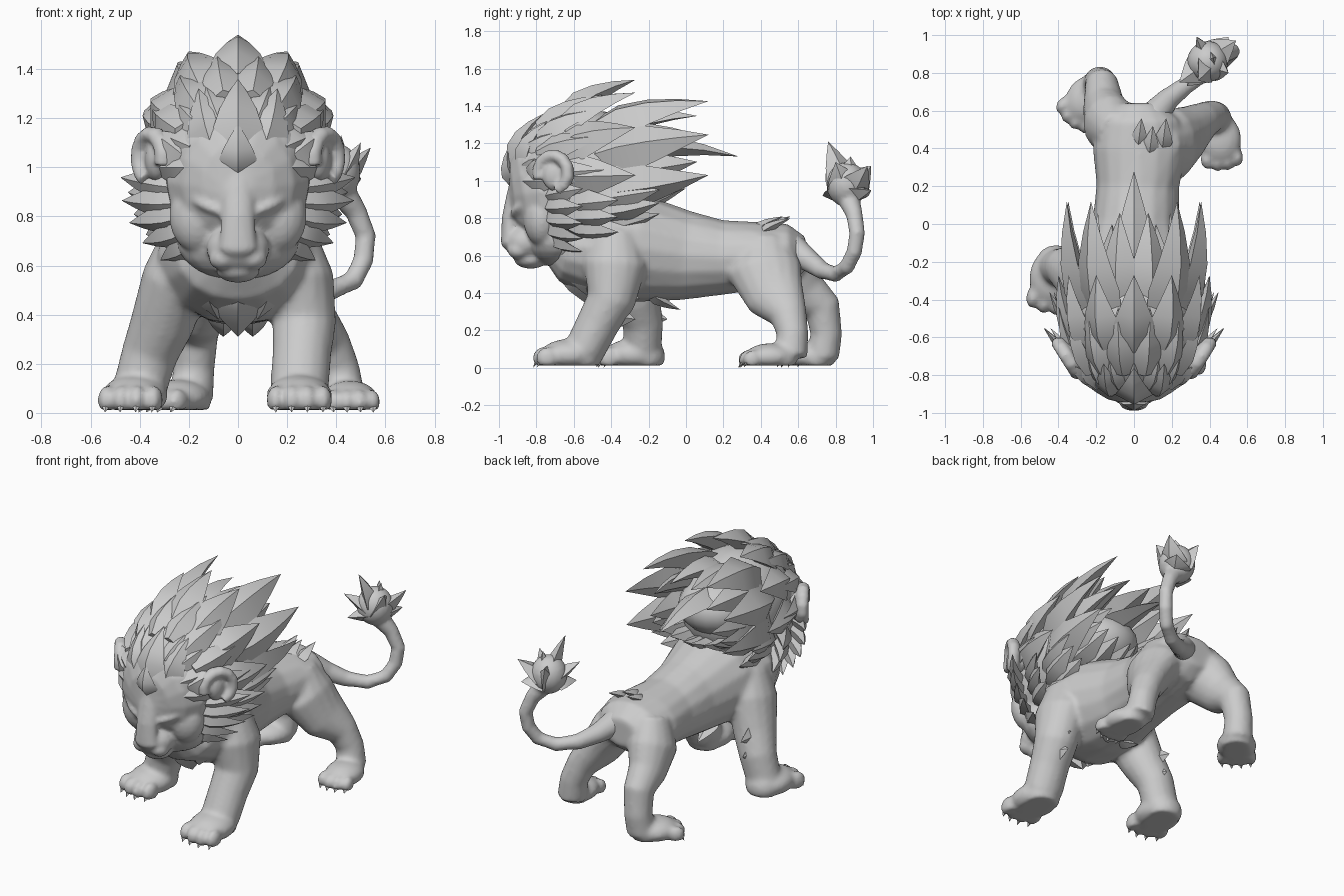
import bpy, bmesh
from math import sin, cos, pi, radians
from mathutils import Vector, Matrix, Euler

default_cube = bpy.data.objects.get("Cube")
if default_cube:
    bpy.data.objects.remove(default_cube)

grey = bpy.data.materials.new("stone_grey")
grey.use_nodes = True
grey.diffuse_color = (0.6, 0.6, 0.6, 1)
grey.node_tree.nodes["Principled BSDF"].inputs["Base Color"].default_value = (0.6, 0.6, 0.6, 1)


def finish(name, bm, voxel=None, smoothing=4):
    """Turn a bmesh into an object; a voxel size fuses its pieces into one skin."""
    bmesh.ops.recalc_face_normals(bm, faces=bm.faces)
    mesh = bpy.data.meshes.new(name)
    bm.to_mesh(mesh)
    bm.free()
    mesh.materials.append(grey)
    for poly in mesh.polygons:
        poly.use_smooth = True
    obj = bpy.data.objects.new(name, mesh)
    bpy.context.collection.objects.link(obj)
    if voxel:
        fuse = obj.modifiers.new("fuse", 'REMESH')
        fuse.mode = 'VOXEL'
        fuse.voxel_size = voxel
        fuse.use_smooth_shade = True
        soften = obj.modifiers.new("soften", 'SMOOTH')
        soften.factor = 0.5
        soften.iterations = smoothing
    else:
        mesh.set_sharp_from_angle(angle=radians(50))


def loft(bm, stations, sides=16):
    """Skin oval rings (x, y, z, half width, half height) along a path."""
    pts = [Vector(s[:3]) for s in stations]
    rings = []
    for i, s in enumerate(stations):
        along = (pts[min(i + 1, len(pts) - 1)] - pts[max(i - 1, 0)]).normalized()
        side = (Vector((1, 0, 0)) - along * along.x).normalized()
        up = along.cross(side)
        rings.append([bm.verts.new(pts[i] + side * s[3] * cos(a) + up * s[4] * sin(a))
                      for a in (2 * pi * k / sides for k in range(sides))])
    for r, q in zip(rings, rings[1:]):
        for k in range(sides):
            n = (k + 1) % sides
            bm.faces.new((r[k], r[n], q[n], q[k]))
    bm.faces.new(rings[0])
    bm.faces.new(rings[-1])


def ball(bm, centre, radii, turn=(0, 0, 0)):
    bmesh.ops.create_uvsphere(bm, u_segments=20, v_segments=12, radius=1,
                              matrix=Matrix.LocRotScale(Vector(centre), Euler(turn), Vector(radii)))


def lock(bm, base, tip, width, out, bow=0.06):
    """A keeled, pointed lock of fur that bows towards `out`."""
    base, tip, out = Vector(base), Vector(tip), Vector(out)
    along = tip - base
    length = along.length
    along.normalize()
    out = (out - along * out.dot(along)).normalized()
    side = along.cross(out)
    rings = []
    for t, w in ((0, 0.7), (0.25, 1), (0.5, 0.75), (0.75, 0.4)):
        mid = base.lerp(tip, t) + out * bow * length * sin(pi * t)
        rings.append([bm.verts.new(mid + d * w * width) for d in
                      (side, out * 0.6, -side, out * -0.5)])
    end = bm.verts.new(tip)
    bm.faces.new(rings[0])
    for k in range(4):
        n = (k + 1) % 4
        for r, q in zip(rings, rings[1:]):
            bm.faces.new((r[k], r[n], q[n], q[k]))
        bm.faces.new((rings[-1][k], rings[-1][n], end))


# Torso, legs and paws, fused into one skin
body = bmesh.new()
loft(body, [(0, -.72, .72, .1, .12), (0, -.62, .65, .25, .2), (0, -.45, .64, .33, .28),
            (0, -.25, .64, .3, .29), (.01, 0, .6, .23, .24), (.02, .2, .59, .22, .2),
            (.03, .4, .6, .25, .18), (.03, .55, .61, .22, .16), (.03, .64, .61, .11, .09)])
loft(body, [(.22, -.38, .72, .1, .12), (.25, -.38, .55, .14, .17), (.27, -.4, .36, .13, .13),
            (.26, -.47, .24, .12, .115), (.25, -.54, .1, .12, .11)])
loft(body, [(-.21, -.36, .72, .1, .12), (-.25, -.33, .55, .14, .17), (-.31, -.27, .36, .13, .13),
            (-.36, -.23, .24, .115, .11), (-.4, -.23, .1, .11, .1)])
loft(body, [(.14, .42, .68, .1, .12), (.2, .42, .52, .14, .2), (.29, .48, .38, .11, .16),
            (.37, .55, .28, .09, .1), (.41, .57, .18, .085, .085), (.43, .56, .06, .09, .09)])
loft(body, [(-.09, .47, .68, .1, .12), (-.13, .53, .52, .14, .17), (-.16, .63, .4, .11, .13),
            (-.17, .73, .32, .09, .1), (-.18, .75, .18, .085, .085), (-.19, .73, .06, .09, .09)])

# Paws: pad, heel, four toes and claws, each placed and turned
claws = bmesh.new()
for x, y, turn, size in ((.25, -.62, 0, 1), (-.42, -.28, -.15, 1), (.455, .45, .1, .85), (-.24, .66, -.7, .88)):
    place = Matrix.Translation((x, y, 0)) @ Matrix.Rotation(turn, 4, 'Z') @ Matrix.Scale(size, 4)
    ball(body, place @ Vector((0, 0, .07)), Vector((.135, .16, .085)) * size, (0, 0, turn))
    ball(body, place @ Vector((0, .07, .06)), Vector((.11, .1, .1)) * size, (0, 0, turn))
    for k in range(4):
        across = (k - 1.5) * .064
        reach = -.115 - .03 * cos(across * 14)
        ball(body, place @ Vector((across, reach, .052)), Vector((.038, .06, .06)) * size, (0, 0, turn))
        lock(claws, place @ Vector((across, reach - .02, .045)), place @ Vector((across, reach - .055, .002)),
             .02, (0, -1, .3))
for v in body.verts:
    v.co.z = max(v.co.z, .012)
finish("body", body, .015, 6)
finish("claws", claws)

# Tail
tail = bmesh.new()
loft(tail, [(.05, .46, .66, .1, .1), (.11, .58, .63, .08, .08), (.18, .66, .57, .06, .06),
            (.27, .73, .52, .048, .048), (.38, .8, .5, .043, .043), (.47, .86, .54, .042, .042),
            (.51, .9, .62, .042, .042), (.52, .915, .72, .042, .042), (.48, .9, .82, .045, .045),
            (.42, .87, .9, .06, .06), (.39, .86, .98, .06, .06)])
ball(tail, (.39, .86, .98), (.11, .11, .12))
finish("tail", tail, .013)

tuft = bmesh.new()
tuft_core = Vector((.39, .86, .93))
for tip in ((.34, .76, 1.21), (.42, .88, 1.13), (.54, .97, 1.08), (.24, .75, 1.06), (.33, .99, 1.08),
            (.28, .73, .92), (.5, .8, 1.1), (.5, .99, .95)):
    tip = Vector(tip)
    lock(tuft, tuft_core.lerp(tip, .1), tip, .09, (tip - tuft_core).cross((.3, -1, .2)), .02)
finish("tail_tuft", tuft)

# Head: skull, brow, muzzle and jaw
head = bmesh.new()
loft(head, [(0, -.45, .98, .26, .28), (0, -.65, .95, .3, .32), (0, -.78, .94, .29, .31),
            (0, -.87, .93, .23, .26), (0, -.92, .92, .15, .18), (0, -.945, .92, .06, .09)])
loft(head, [(0, -.88, 1.08, .07, .04), (0, -.92, .92, .065, .04), (0, -.935, .8, .07, .05),
            (0, -.95, .68, .075, .04)])
ball(head, (0, -.79, 1.06), (.26, .14, .17))
ball(head, (0, -.86, .67), (.13, .11, .1))
ball(head, (0, -.955, .675), (.075, .035, .04))
ball(head, (0, -.83, .58), (.09, .09, .05))
ball(head, (0, -.7, .7), (.25, .16, .16))
for s in (1, -1):
    ball(head, (s * .06, -.895, .63), (.06, .06, .05))
    ball(head, (s * .11, -.885, .84), (.1, .05, .03), (0, s * -.4, s * .35))
    ball(head, (s * .16, -.77, .8), (.12, .1, .15))
finish("head", head, .012, 4)

# Ears: a curled rim around a shallow inner cup, flaring backwards
for label, s in (("left", 1), ("right", -1)):
    ear = bmesh.new()
    rim = [radians(a) for a in range(-70, 210, 30)]
    loft(ear, [(s * (.35 + .05 * cos(a)), -.71 + .08 * cos(a), 1.04 + .095 * sin(a), .04, .035)
               for a in rim], 10)
    ball(ear, (s * .33, -.69, 1.03), (.05, .08, .09))
    finish(label + "_ear", ear, .011)

# Mane core
core = bmesh.new()
ball(core, (0, -.52, 1.04), (.32, .37, .34))
ball(core, (0, -.32, 1.09), (.23, .23, .17))
finish("mane_core", core)

# Mane: rows of locks fanned around the head, swept back
rows = (
    # count, start, stop, base(y, z, rx, rz), tip(y, z, rx, rz), width
    (9, 0, 180, (-.86, 1.0, .19, .2), (-.64, 1.0, .36, .38), .075),
    (8, 5, 175, (-.79, 1.0, .26, .29), (-.44, 1.02, .4, .45), .085),
    (7, 0, 180, (-.66, 1.02, .27, .32), (-.27, 1.03, .4, .51), .12),
    (3, -20, 52, (-.5, 1.05, .24, .26), (.12, 1.15, .37, .35), .14),
    (6, -10, 190, (-.45, 1.08, .18, .2), (.06, 1.14, .22, .22), .12),
    (4, -85, -20, (-.42, 1.04, .22, .17), (0, 1.06, .26, .1), .11),
    (6, -62, 4, (-.74, .9, .24, .25), (-.55, .93, .48, .41), .07),
    (5, -62, -5, (-.62, .9, .25, .25), (-.36, .93, .45, .37), .085),
    (4, -60, -5, (-.5, .92, .24, .2), (-.14, .97, .38, .22), .1),
)
mane = bmesh.new()
for count, start, stop, base, tip, width in rows:
    for k in range(count):
        a = radians(start + (stop - start) * k / (count - 1))
        for s in ((1, -1) if stop < 90 else (1,)):
            ends = [(s * rx * cos(a), y, z + rz * sin(a)) for y, z, rx, rz in (base, tip)]
            lock(mane, *ends, width, (s * cos(a), -.1, sin(a)))
# Crest, forelock and beard locks
lock(mane, (0, -.45, 1.14), (0, .28, 1.13), .13, (0, 0, 1))
lock(mane, (0, -.91, .98), (0, -.95, 1.18), .08, (0, -1, 0), .12)
lock(mane, (0, -.92, 1.08), (0, -.76, 1.36), .1, (0, -1, .6), .12)
for s in (1, -1):
    lock(mane, (s * .1, -.88, 1.07), (s * .16, -.74, 1.32), .09, (s * .3, -1, .6), .12)
    lock(mane, (s * .19, -.82, 1.02), (s * .36, -.72, 1.15), .08, (s * .4, -1, .4), .1)
    lock(mane, (s * .12, -.68, .65), (s * .1, -.6, .48), .08, (s * .5, -1, 0))
finish("mane", mane)

# Chest bib, rump, elbow and belly fur
fur = bmesh.new()
lock(fur, (0, -.62, .6), (0, -.47, .31), .16, (0, -1, -.3))
for s in (1, -1):
    lock(fur, (s * .13, -.6, .6), (s * .08, -.52, .38), .12, (s * .3, -1, -.3))
for x, y, z in ((.08, .36, .73), (.15, .4, .72), (.02, .4, .73)):
    lock(fur, (x, y, z), (x + .02, y + .16, z + .08), .05, (0, 0, 1), .03)
for x, y in ((.28, -.42), (-.34, -.25)):
    for z in (.26, .37):
        lock(fur, (x, y, z + .02), (x, y + .15 + .2 * (z - .26), z), .07, (1, 0, 0), 0)
for x in (-.06, .06):
    lock(fur, (x, -.2, .4), (x, -.03, .31), .06, (0, 0, -1), .03)
finish("body_fur", fur)
